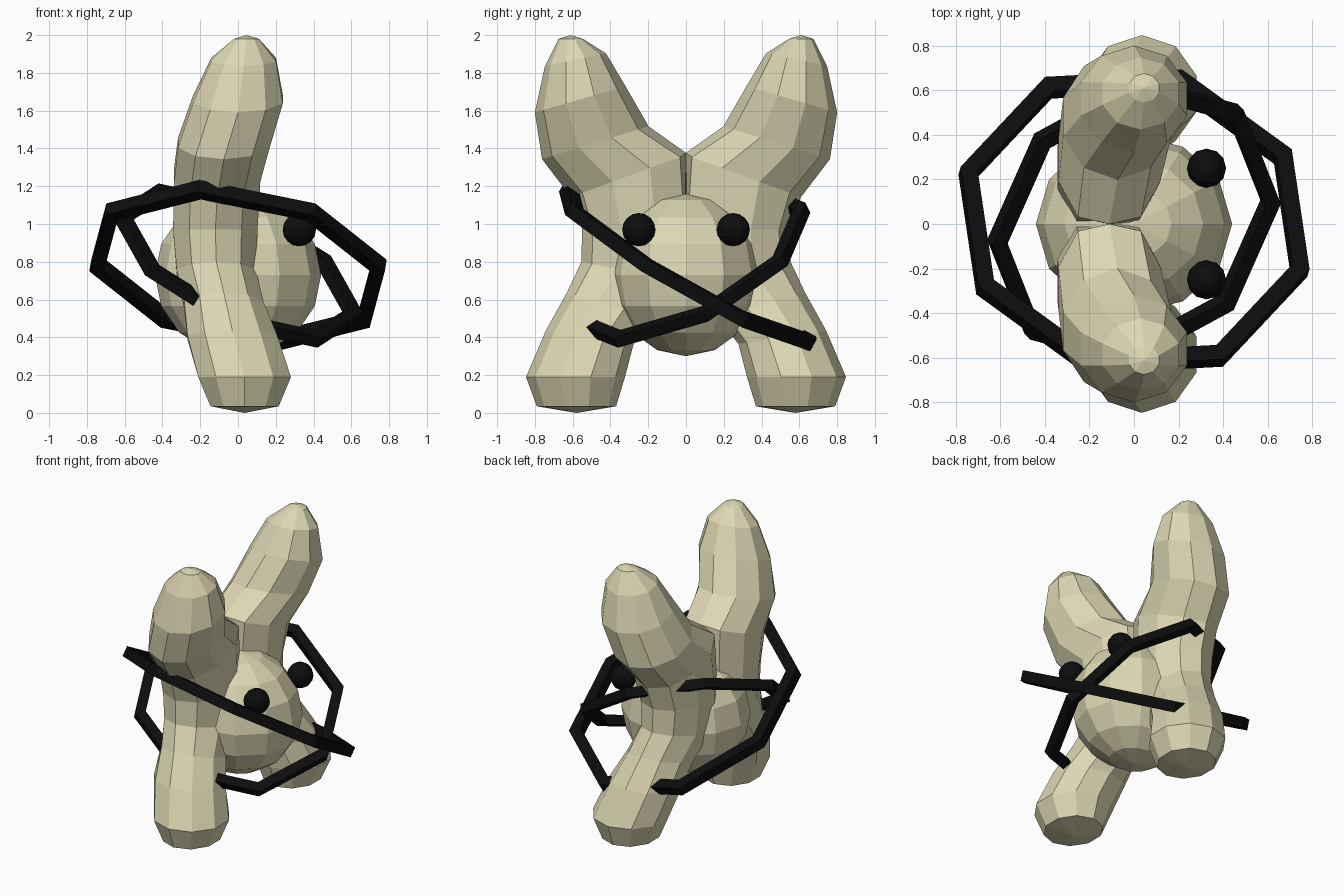
import bpy, bmesh, math
from mathutils import Vector

if "Cube" in bpy.data.objects:
    bpy.data.objects.remove(bpy.data.objects["Cube"])


def material(name, col):
    m = bpy.data.materials.new(name)
    m.diffuse_color = (*col, 1)
    m.use_nodes = True
    m.node_tree.nodes["Principled BSDF"].inputs["Base Color"].default_value = m.diffuse_color
    return m


CREAM = material("cream", (0.72, 0.68, 0.45))
BLACK = material("black", (0.004, 0.004, 0.004))


def finish(bm, name, mat):
    bmesh.ops.recalc_face_normals(bm, faces=bm.faces)
    me = bpy.data.meshes.new(name)
    bm.to_mesh(me)
    bm.free()
    me.materials.append(mat)
    ob = bpy.data.objects.new(name, me)
    bpy.context.collection.objects.link(ob)
    return ob


# Half body: leg, waist and raised limb as one swept tube, cut flat at y = 0
# centre x, y, z, radius x, radius y, tilt
SECTIONS = [
    (0.035, 0.58, 0.035, 0.19, 0.21, 0.0),
    (0.035, 0.585, 0.19, 0.258, 0.262, 0.0),
    (-0.03, 0.51, 0.40, 0.25, 0.235, -0.15),
    (-0.075, 0.40, 0.57, 0.22, 0.24, -0.28),
    (-0.115, 0.26, 0.74, 0.22, 0.30, -0.2),
    (-0.12, 0.25, 0.97, 0.235, 0.30, 0.0),
    (-0.11, 0.29, 1.26, 0.24, 0.34, 0.35),
    (-0.075, 0.48, 1.43, 0.255, 0.295, 0.3),
    (0.0, 0.56, 1.66, 0.25, 0.25, 0.28),
    (0.03, 0.585, 1.87, 0.18, 0.165, 0.2),
    (0.045, 0.61, 1.98, 0.07, 0.065, 0.0),
]
SIDES = 10
bm = bmesh.new()
rings = []
for cx, cy, cz, rx, ry, t in SECTIONS:
    ring = []
    for i in range(SIDES):
        a = 2 * math.pi * i / SIDES
        d = ry * math.cos(a)
        ring.append(bm.verts.new((cx + rx * math.sin(a),
                                  max(0, cy + d * math.cos(t)),
                                  cz - d * math.sin(t))))
    rings.append(ring)
for lo, hi in zip(rings, rings[1:]):
    for i in range(SIDES):
        j = (i + 1) % SIDES
        bm.faces.new((lo[i], lo[j], hi[j], hi[i]))
for ring, tip in ((rings[0], (0.035, 0.58, 0.0)), (rings[-1], (0.045, 0.61, 2.0))):
    p = bm.verts.new(tip)
    for i in range(SIDES):
        bm.faces.new((ring[i], ring[(i + 1) % SIDES], p))
bmesh.ops.recalc_face_normals(bm, faces=bm.faces)
inner = [f for f in bm.faces if all(v.co.y < 1e-5 for v in f.verts)]
bmesh.ops.delete(bm, geom=inner, context='FACES')
body = finish(bm, "forked_body", CREAM)
mir = body.modifiers.new("mirror", 'MIRROR')
mir.use_axis = (False, True, False)
mir.use_clip = True


# Round centre and eyes
def ball(name, centre, radii, seg, rng, mat):
    b = bmesh.new()
    bmesh.ops.create_uvsphere(b, u_segments=seg, v_segments=rng, radius=1)
    for v in b.verts:
        v.co = Vector(centre) + Vector([v.co[k] * radii[k] for k in range(3)])
    return finish(b, name, mat)


ball("round_centre", (0, 0, 0.73), (0.44, 0.40, 0.43), 12, 8, CREAM)
for s, side in ((-1, "right"), (1, "left")):
    ball(side + "_eye", (0.325, s * 0.25, 0.97), (0.088,) * 3, 12, 8, BLACK)


# Tilted eight-sided hoops with a square section; u and v span the hoop plane
def hoop(name, centre, u, v, radius, half):
    c, u, v = Vector(centre), Vector(u).normalized(), Vector(v).normalized()
    n = u.cross(v)
    b = bmesh.new()
    loops = []
    for k in range(8):
        a = k * math.pi / 4
        out = u * math.cos(a) + v * math.sin(a)
        loops.append([b.verts.new(c + out * (radius + r * half) + n * h * half * 0.9)
                      for r, h in ((-1, -1), (1, -1), (1, 1), (-1, 1))])
    for k in range(8):
        p, q = loops[k], loops[(k + 1) % 8]
        for i in range(4):
            j = (i + 1) % 4
            b.faces.new((p[i], p[j], q[j], q[i]))
    return finish(b, name, BLACK)


hoop("large_hoop", (0, 0.01, 0.78), (0.75, -0.22, 0.0), (0.2, 0.63, -0.4), 0.775, 0.04)
hoop("small_hoop", (0, 0.01, 0.78), (0.62, 0.09, -0.26), (0.03, 0.6, 0.29), 0.67, 0.036)
